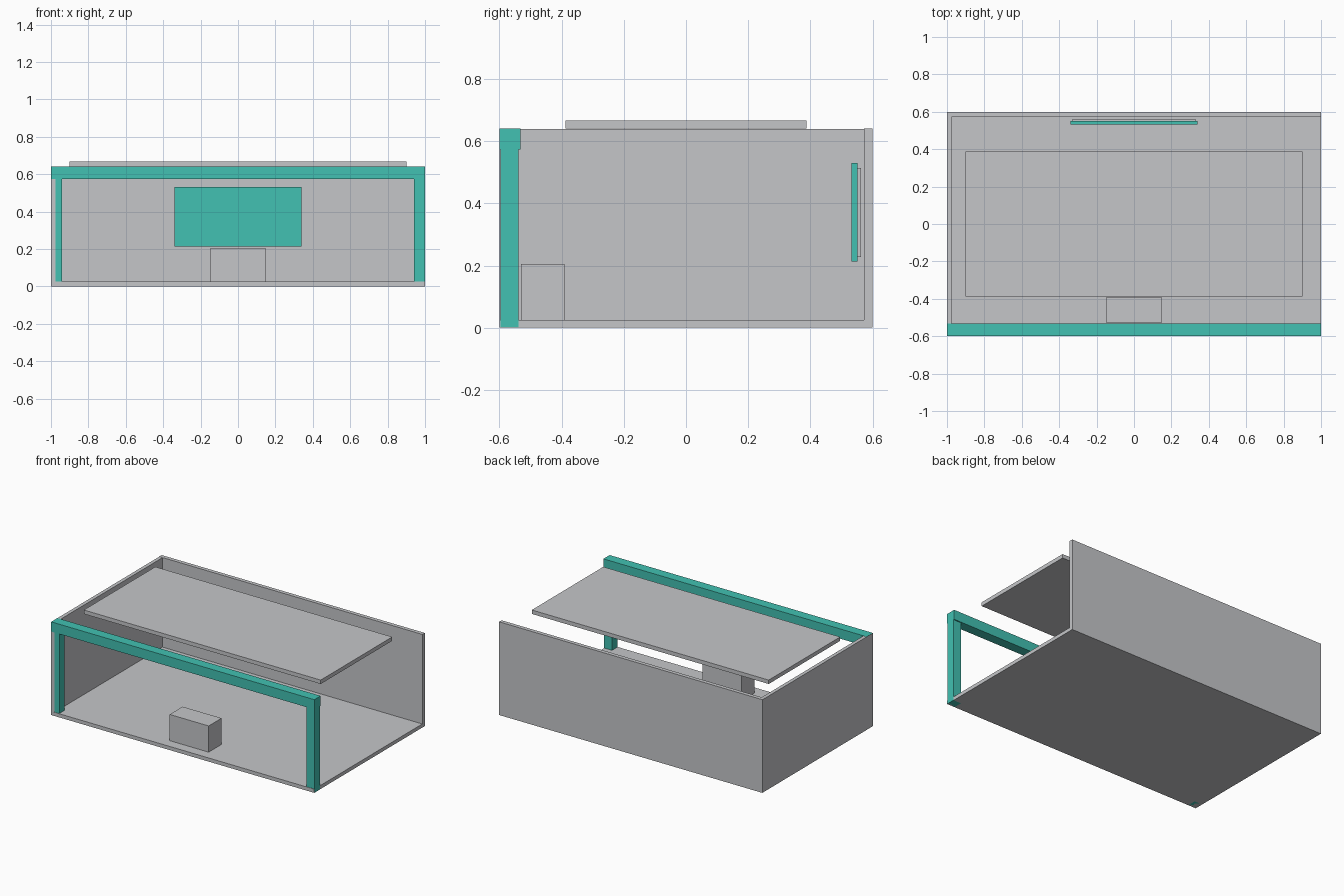
import bpy

cube = bpy.data.objects.get("Cube")
if cube:
    bpy.data.objects.remove(cube, do_unlink=True)


def make_material(name, rgb):
    mat = bpy.data.materials.new(name)
    mat.use_nodes = True
    colour = (*rgb, 1.0)
    mat.diffuse_color = colour
    mat.node_tree.nodes["Principled BSDF"].inputs["Base Color"].default_value = colour
    return mat


grey = make_material("light grey", (0.558, 0.565, 0.584))
teal = make_material("teal", (0.054, 0.533, 0.445))


def box(name, mat, x, y, z):
    """Add a box spanning the given (low, high) range on each axis."""
    spans = (x, y, z)
    bpy.ops.mesh.primitive_cube_add(size=1)
    obj = bpy.context.object
    obj.name = name
    for v in obj.data.vertices:
        v.co = [lo + (c + 0.5) * (hi - lo) for c, (lo, hi) in zip(v.co, spans)]
    obj.data.materials.append(mat)
    return obj


FLOOR = 0.025
TOP = 0.64
BEAM = 0.573

# Shell: floor, back wall and one side wall; the front and +x side are open
box("floor", grey, (-1, 0.999), (-0.6, 0.6), (0, FLOOR))
box("back_wall", grey, (-1, 1), (0.573, 0.6), (0, TOP))
box("side_wall", grey, (-1, -0.975), (-0.599, 0.6), (0, TOP - 0.001))

# Front frame: two posts and a slightly deeper beam
for side, x in (("right", (-0.999, -0.94)), ("left", (0.94, 1))):
    box(side + "_post", teal, x, (-0.597, -0.539), (0, BEAM))
box("front_beam", teal, (-0.9995, 1), (-0.6, -0.532), (BEAM, TOP))

# Raised ceiling panel
box("ceiling_panel", grey, (-0.9, 0.9), (-0.388, 0.388), (TOP, 0.667))

# Counter on the floor near the front
box("counter", grey, (-0.148, 0.148), (-0.53, -0.39), (FLOOR, 0.205))

# Display screen with its backing plate
box("screen", teal, (-0.34, 0.34), (0.532, 0.552), (0.213, 0.53))
box("screen_backing", grey, (-0.33, 0.33), (0.552, 0.562), (0.228, 0.514))
